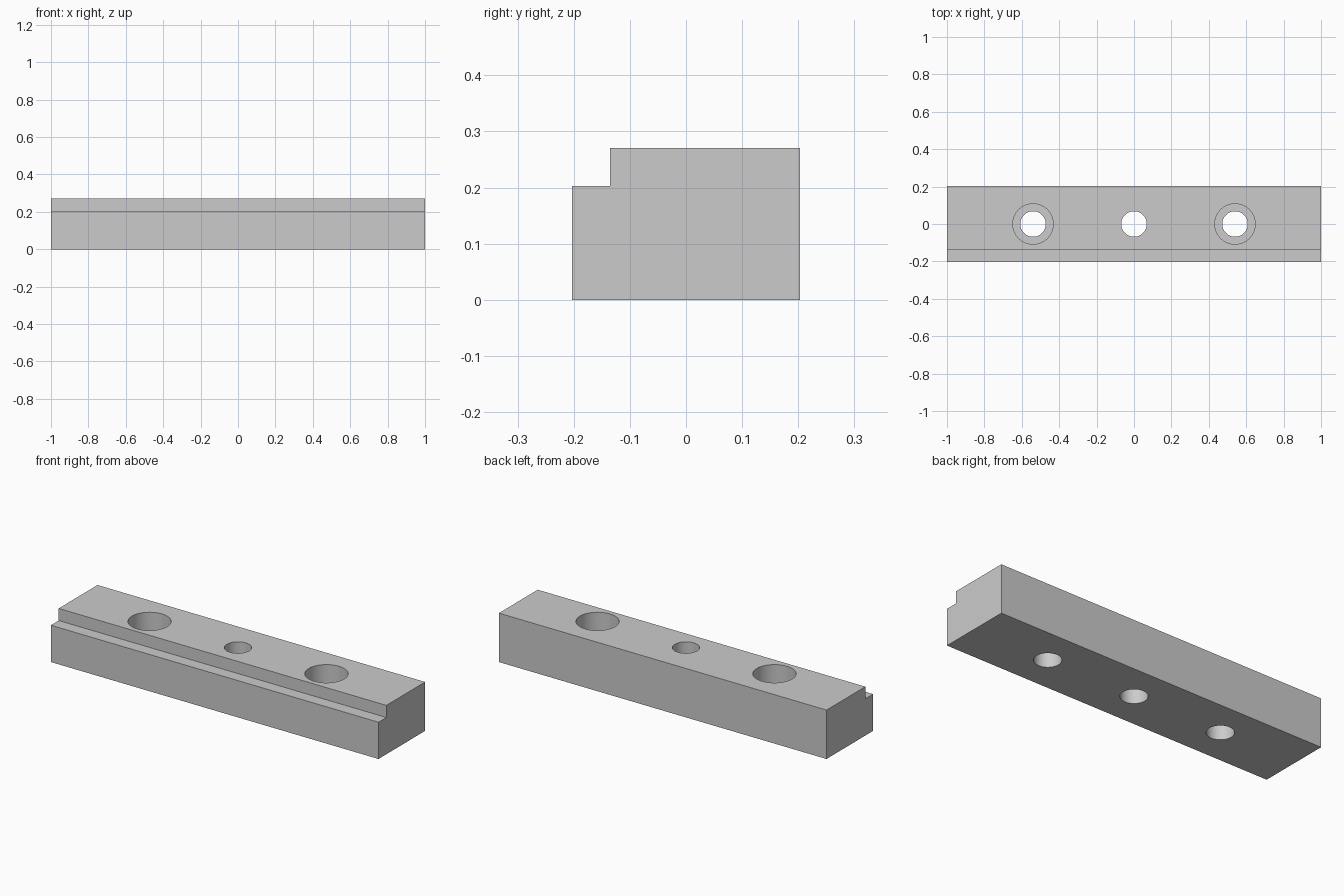
import bpy
import bmesh
import math
from mathutils import Matrix

cube = bpy.data.objects.get("Cube")
if cube:
    bpy.data.objects.remove(cube, do_unlink=True)

HEIGHT = 0.27
HALF_DEPTH = 0.203
STEP_Y, STEP_Z = -0.135, 0.203
HOLE_R, BORE_R = 0.068, 0.108
BORE_FLOOR = 0.135
SPACING = 0.54

grey = bpy.data.materials.new("light grey metal")
grey.use_nodes = True
colour = (0.6, 0.6, 0.6, 1)
grey.diffuse_color = colour
grey.node_tree.nodes["Principled BSDF"].inputs["Base Color"].default_value = colour


def add_object(name, bm):
    bmesh.ops.recalc_face_normals(bm, faces=bm.faces)
    mesh = bpy.data.meshes.new(name)
    bm.to_mesh(mesh)
    bm.free()
    mesh.materials.append(grey)
    obj = bpy.data.objects.new(name, mesh)
    bpy.context.collection.objects.link(obj)
    return obj


def drill(target, name, x, radius, bottom, top):
    """Cut a vertical round hole through the target."""
    bm = bmesh.new()
    bmesh.ops.create_cone(
        bm, cap_ends=True, segments=64, radius1=radius, radius2=radius,
        depth=top - bottom, matrix=Matrix.Translation((x, 0, (top + bottom) / 2)))
    cutter = add_object(name, bm)
    mod = target.modifiers.new(name, "BOOLEAN")
    mod.operation = "DIFFERENCE"
    mod.solver = "EXACT"
    mod.object = cutter
    bpy.context.view_layer.objects.active = target
    bpy.ops.object.modifier_apply(modifier=mod.name)
    bpy.data.objects.remove(cutter, do_unlink=True)


# Bar: stepped profile extruded along x
profile = [(-HALF_DEPTH, 0), (HALF_DEPTH, 0), (HALF_DEPTH, HEIGHT),
           (STEP_Y, HEIGHT), (STEP_Y, STEP_Z), (-HALF_DEPTH, STEP_Z)]
bm = bmesh.new()
end = bm.faces.new([bm.verts.new((-1, y, z)) for y, z in profile])
side = bmesh.ops.extrude_face_region(bm, geom=[end])
moved = [v for v in side["geom"] if isinstance(v, bmesh.types.BMVert)]
bmesh.ops.translate(bm, verts=moved, vec=(2, 0, 0))
bar = add_object("stepped_bar", bm)

# Three through holes, the outer two counterbored from above
for x in (-SPACING, 0, SPACING):
    drill(bar, "through_hole", x, HOLE_R, -0.1, HEIGHT + 0.1)
    if x:
        drill(bar, "counterbore", x, BORE_R, BORE_FLOOR, HEIGHT + 0.1)

# Smooth hole walls, sharp edges elsewhere
bpy.ops.object.select_all(action="DESELECT")
bar.select_set(True)
bpy.context.view_layer.objects.active = bar
bpy.ops.object.shade_smooth_by_angle(angle=math.radians(30))
